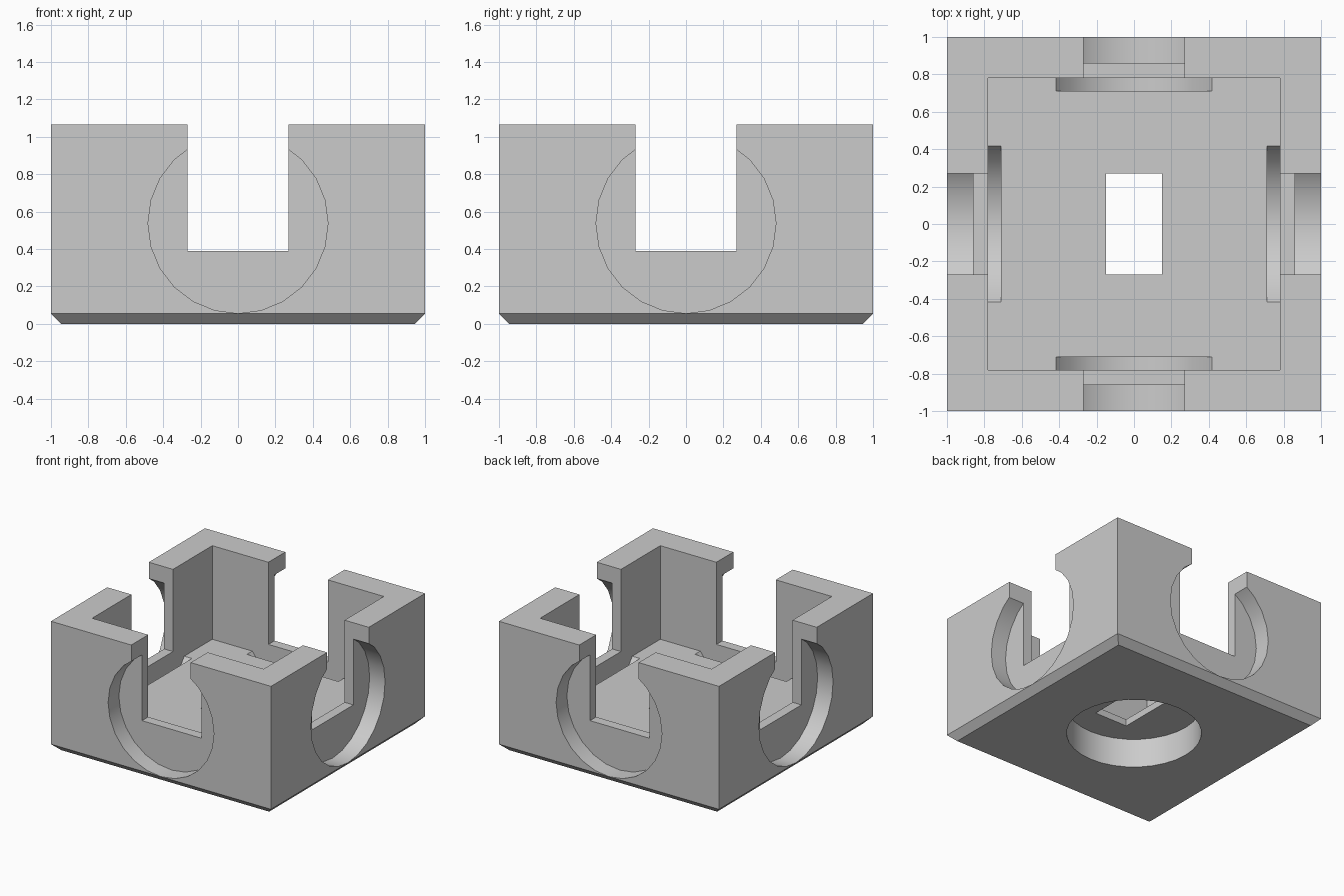
import bpy, math
from mathutils import Matrix

if "Cube" in bpy.data.objects:
    bpy.data.objects.remove(bpy.data.objects["Cube"])

HEIGHT, CHAMFER = 1.065, 0.055
FLOOR, CEILING = 0.296, 0.24
DISC_Z, DISC_R = 0.537, 0.481

grey = bpy.data.materials.new("plain_grey")
grey.use_nodes = True
grey.diffuse_color = (0.6, 0.6, 0.6, 1)
grey.node_tree.nodes["Principled BSDF"].inputs["Base Color"].default_value = (0.6, 0.6, 0.6, 1)


def block(name, x, y, z0, z1):
    """Box with half sizes x, y between two heights."""
    bpy.ops.mesh.primitive_cube_add(size=2, location=(0, 0, 0))
    ob = bpy.context.object
    ob.name = name
    ob.data.transform(Matrix.Translation((0, 0, (z0 + z1) / 2))
                      @ Matrix.Diagonal((x, y, (z1 - z0) / 2, 1)))
    return ob


def disc(name, radius, depth, location, rotation=(0, 0, 0), sides=24):
    bpy.ops.mesh.primitive_cylinder_add(vertices=sides, radius=radius, depth=depth,
                                        location=location, rotation=rotation)
    ob = bpy.context.object
    ob.name = name
    return ob


# Outer block with its lower rim chamfered
body = block("socket_block", 1, 1, 0, HEIGHT)
body.data.materials.append(grey)
bottom = 1 - CHAMFER
for v in body.data.vertices:
    if v.co.z < 0.01:
        v.co.x *= bottom
        v.co.y *= bottom
skirt = block("upper_block", 1, 1, CHAMFER, HEIGHT)
foot = body
for v in foot.data.vertices:
    if v.co.z > 0.01:
        v.co.z = CHAMFER
# Join the chamfered foot and upper block into one closed shell
skirt.data.materials.append(grey)
cutters = []

# Inner cavity, floor slot and round pocket underneath
cutters.append(block("cavity_cutter", 0.78, 0.78, FLOOR, HEIGHT + 0.2))
cutters.append(block("floor_slot_cutter", 0.15, 0.27, 0.1, 0.6))
cutters.append(disc("base_pocket_cutter", 0.508, CEILING + 0.2,
                    (0, 0, (CEILING - 0.2) / 2), sides=32))

# Open notches through both pairs of walls
cutters.append(block("front_back_notch_cutter", 0.27, 1.3, 0.39, HEIGHT + 0.3))
cutters.append(block("side_notch_cutter", 1.3, 0.27, 0.39, HEIGHT + 0.3))

# Round recesses on the outside and inside of every wall
for i in range(4):
    a = i * math.pi / 2
    for label, near, far in (("outer", 0.86, 1.1), ("inner", 0.71, 0.78)):
        mid = (near + far) / 2
        cutters.append(disc(f"{label}_recess_cutter_{i + 1}", DISC_R, far - near,
                            (mid * math.cos(a), mid * math.sin(a), DISC_Z),
                            (math.pi / 2, 0, a + math.pi / 2)))


def apply_boolean(target, tool, operation):
    mod = target.modifiers.new("shape", "BOOLEAN")
    mod.operation, mod.solver, mod.object = operation, "EXACT", tool
    bpy.ops.object.select_all(action="DESELECT")
    bpy.context.view_layer.objects.active = target
    target.select_set(True)
    bpy.ops.object.modifier_apply(modifier=mod.name)
    bpy.data.objects.remove(tool)


apply_boolean(body, skirt, "UNION")
for tool in cutters:
    apply_boolean(body, tool, "DIFFERENCE")

bpy.ops.object.shade_smooth_by_angle(angle=math.radians(30))
